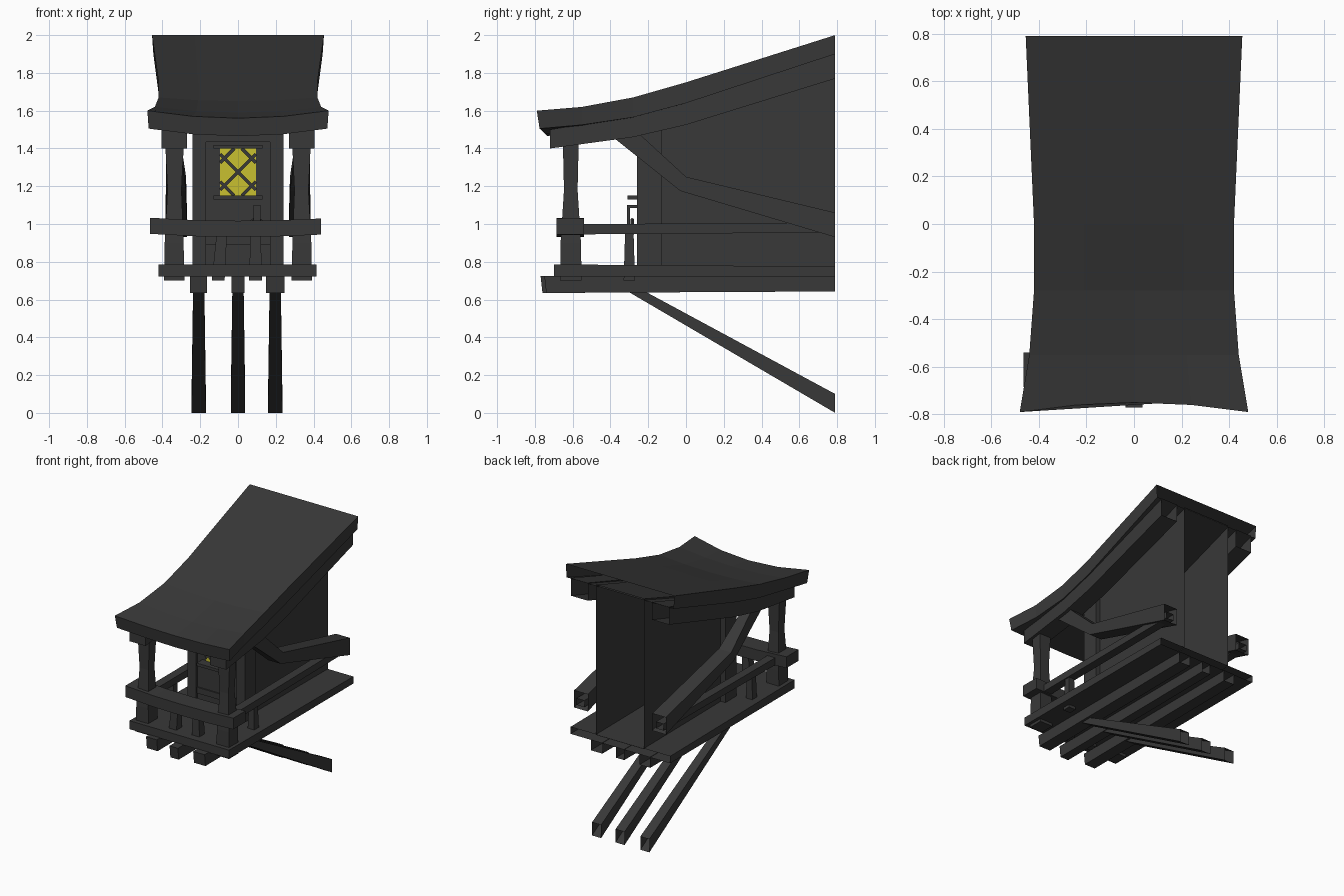
import bpy, bmesh, math
from mathutils import Vector

if "Cube" in bpy.data.objects:
    bpy.data.objects.remove(bpy.data.objects["Cube"])


def material(name, rgb):
    m = bpy.data.materials.new(name)
    m.diffuse_color = (*rgb, 1)
    m.use_nodes = True
    m.node_tree.nodes["Principled BSDF"].inputs["Base Color"].default_value = m.diffuse_color
    return m


DARK = material("charcoal", (0.04, 0.04, 0.04))
GLOW = material("yellow_glass", (0.58, 0.53, 0.03))


def loft(name, rings, cap_start=True, cap_end=True, mat=DARK):
    """Skin a list of equal-length closed rings; ends may stay open."""
    bm = bmesh.new()
    vs = [[bm.verts.new(p) for p in r] for r in rings]
    n = len(rings[0])
    for a, b in zip(vs, vs[1:]):
        for i in range(n):
            j = (i + 1) % n
            bm.faces.new((a[i], a[j], b[j], b[i]))
    if cap_start:
        bm.faces.new(vs[0][::-1])
    if cap_end:
        bm.faces.new(vs[-1])
    bmesh.ops.recalc_face_normals(bm, faces=bm.faces[:])
    me = bpy.data.meshes.new(name)
    bm.to_mesh(me)
    bm.free()
    me.materials.append(mat)
    ob = bpy.data.objects.new(name, me)
    bpy.context.collection.objects.link(ob)
    return ob


def along_y(name, secs, cap_end=False):
    """Beam running back; each section = x0, x1, y_bottom, z_bottom, y_top, z_top."""
    return loft(name, [[(x0, yb, zb), (x1, yb, zb), (x1, yt, zt), (x0, yt, zt)]
                       for x0, x1, yb, zb, yt, zt in secs], True, cap_end)


def upright(name, secs, mat=DARK):
    """Vertical piece; each section = cx, cy, half_x, half_y, z."""
    return loft(name, [[(cx - hx, cy - hy, z), (cx + hx, cy - hy, z),
                        (cx + hx, cy + hy, z), (cx - hx, cy + hy, z)]
                       for cx, cy, hx, hy, z in secs], mat=mat)


def box(name, x0, x1, y0, y1, z0, z1, mat=DARK):
    c = ((x0 + x1) / 2, (y0 + y1) / 2, (x1 - x0) / 2, (y1 - y0) / 2)
    return upright(name, [(*c, z0), (*c, z1)], mat)


# Sagging, flared roof slab (open where it meets the building)
# rows: y, top z, bottom z, half width, sag at the middle
rows = [(-0.79, 1.60, 1.505, 0.48, 0.04), (-0.55, 1.62, 1.525, 0.44, 0.03),
        (-0.28, 1.67, 1.565, 0.42, 0.02), (0.0, 1.75, 1.64, 0.42, 0.005),
        (0.79, 2.0, 1.90, 0.455, 0.0)]
us = (-1, -0.5, 0, 0.5, 1)
rings = []
for k, (y, zt, zb, w, sag) in enumerate(rows):
    f = 1 if k == 0 else 0
    top = [(u * w, y + f * 0.04 * (1 - u * u), zt - sag * (1 - u * u)) for u in us]
    bot = [(u * w * 0.985, y + f * (0.015 + 0.04 * (1 - u * u)), zb - sag * (1 - u * u))
           for u in us[::-1]]
    rings.append(top + bot)
loft("roof", rings, True, False)

# Pieces mirrored left and right
for s, side in ((-1, "left"), (1, "right")):
    def span(a, b):
        return (s * a, s * b)
    along_y("rafter_" + side, [
        (*span(0.27, 0.405), -0.72, 1.40, -0.72, 1.50),
        (*span(0.27, 0.405), -0.28, 1.46, -0.28, 1.57),
        (*span(0.27, 0.405), 0.0, 1.525, 0.0, 1.65),
        (*span(0.27, 0.41), 0.79, 1.77, 0.79, 1.905)])
    along_y("roof_brace_" + side, [
        (*span(0.31, 0.38), -0.40, 1.47, -0.25, 1.48),
        (*span(0.275, 0.38), -0.03, 1.175, 0.0, 1.25),
        (*span(0.27, 0.385), 0.79, 0.93, 0.79, 1.06)])
    along_y("side_rail_" + side, [
        (*span(0.305, 0.37), -0.58, 0.945, -0.58, 1.0),
        (*span(0.30, 0.365), 0.79, 0.955, 0.79, 1.005)])
    upright("corner_post_" + side, [
        (s * 0.338, -0.61, 0.054, 0.057, 0.70), (s * 0.338, -0.61, 0.050, 0.054, 0.90),
        (s * 0.336, -0.61, 0.037, 0.036, 1.18), (s * 0.336, -0.61, 0.050, 0.042, 1.44)])
    upright("side_baluster_" + side, [
        (s * 0.338, -0.30, 0.030, 0.030, 0.70), (s * 0.338, -0.30, 0.022, 0.022, 0.97)])
    box("house_corner_" + side, *sorted(span(0.17, 0.24)), -0.26, -0.13, 0.77, 1.60)

# Floor and its three joists
along_y("floor", [(-0.42, 0.415, -0.70, 0.722, -0.70, 0.786),
                  (-0.42, 0.415, 0.79, 0.722, 0.79, 0.775)])
for name, x, w, y in (("left", -0.208, 0.045, -0.74), ("middle", 0, 0.035, -0.77),
                      ("right", 0.197, 0.048, -0.75)):
    along_y("joist_" + name, [(x - w, x + w, y + 0.01, 0.635, y, 0.725),
                              (x - w, x + w, 0.79, 0.643, 0.79, 0.725)])
    # Slanting strut below
    along_y("strut_" + name, [(x - 0.03, x + 0.03, -0.32, 0.65, -0.23, 0.65),
                              (x - 0.038, x + 0.038, 0.79, 0.0, 0.79, 0.10)])

# Slightly bowed front rail
loft("front_rail", [[(x, -0.685, z), (x, -0.54, z), (x, -0.54, z + 0.085), (x, -0.685, z + 0.085)]
                    for x, z in ((-0.465, 0.948), (-0.22, 0.935), (0, 0.932),
                                 (0.22, 0.935), (0.44, 0.944))])
for name, xb, xt in (("left", -0.105, -0.085), ("right", 0.093, 0.093)):
    upright("front_baluster_" + name, [(xb, -0.61, 0.034, 0.034, 0.70),
                                       (xt, -0.61, 0.027, 0.027, 0.96)])

# House walls, open at the back
loft("house_walls", [[(-0.2, y, 0.77), (0.2, y, 0.77), (0.2, y, z), (-0.2, y, z)]
                     for y, z in ((-0.20, 1.60), (0.0, 1.65), (0.79, 1.91))], True, False)

# Door with lintel, cross bar and window frame
box("door", -0.175, 0.175, -0.24, -0.19, 0.78, 1.44)
box("lintel", -0.175, 0.175, -0.255, -0.19, 1.435, 1.60)
box("door_bar", -0.17, 0.17, -0.25, -0.23, 0.89, 0.935)
box("window_sill", -0.13, 0.13, -0.31, -0.23, 1.13, 1.152)
box("window_head", -0.13, 0.13, -0.265, -0.23, 1.40, 1.418)
box("window_pane", -0.095, 0.095, -0.246, -0.235, 1.15, 1.40, GLOW)

# Diagonal window lattice, bars clipped to the pane
W, H, ZC = 0.095, 0.125, 1.275
for d in (-1, 1):
    for k, c in enumerate((-0.145, 0, 0.145)):
        x0, x1 = max(-W, c - H), min(W, c + H)
        a = Vector((x0, -0.25, ZC + d * (x0 - c)))
        b = Vector((x1, -0.25, ZC + d * (x1 - c)))
        n = Vector((-d, 0, 1)).normalized() * 0.009
        t = Vector((0, 0.006, 0))
        loft("lattice_bar", [[p - n - t, p + n - t, p + n + t, p - n + t] for p in (a, b)])

# Door pull: bent bracket with a hanging ring
box("handle_bar", 0.082, 0.118, -0.312, -0.296, 0.99, 1.10)
box("handle_top", 0.082, 0.118, -0.312, -0.235, 1.085, 1.10)
bpy.ops.mesh.primitive_torus_add(major_segments=10, minor_segments=5, major_radius=0.04,
                                 minor_radius=0.01, location=(0.098, -0.285, 0.985),
                                 rotation=(math.pi / 2, 0, 0))
ring = bpy.context.object
ring.name = "handle_ring"
ring.data.materials.append(DARK)
